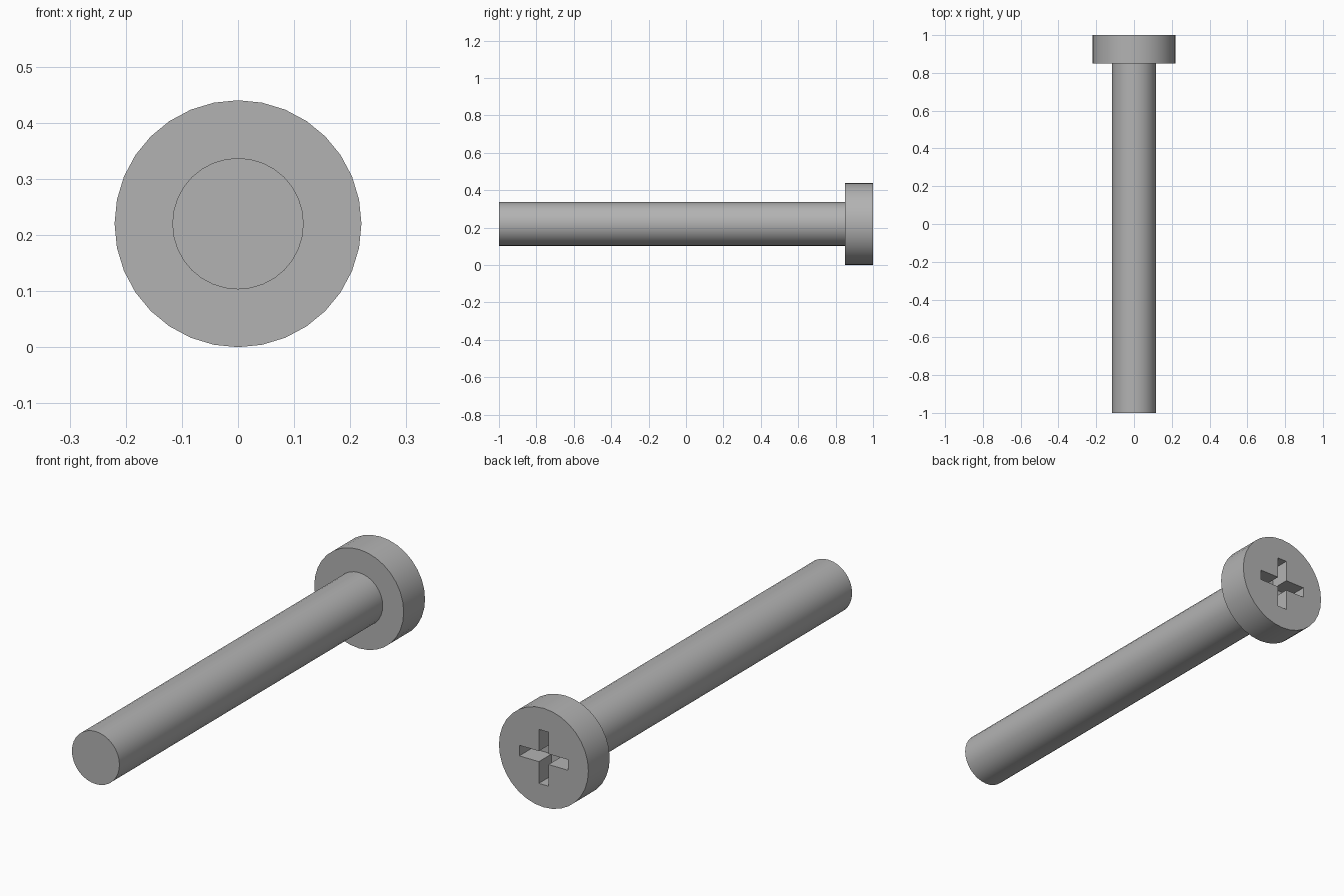
import bpy, bmesh, math
from mathutils import Matrix, Vector

cube = bpy.data.objects.get("Cube")
if cube:
    bpy.data.objects.remove(cube, do_unlink=True)

SIDES = 32
HEAD_R, SHAFT_R = 0.22, 0.117
HEAD_Y = 0.85                       # underside of the head
ARM, HALF_W, DEPTH = 0.12, 0.0235, 0.09

steel = bpy.data.materials.new("steel grey")
steel.use_nodes = True
colour = (0.45, 0.45, 0.45, 1)
steel.diffuse_color = colour
steel.node_tree.nodes["Principled BSDF"].inputs["Base Color"].default_value = colour


def make_object(name, bm):
    bmesh.ops.recalc_face_normals(bm, faces=bm.faces)
    mesh = bpy.data.meshes.new(name)
    bm.to_mesh(mesh)
    bm.free()
    mesh.materials.append(steel)
    obj = bpy.data.objects.new(name, mesh)
    bpy.context.collection.objects.link(obj)
    return obj


# Shaft and head: one closed turned body along y
bm = bmesh.new()
rings = []
for radius, y in [(SHAFT_R, -1), (SHAFT_R, HEAD_Y), (HEAD_R, HEAD_Y), (HEAD_R, 1)]:
    angles = [math.tau * i / SIDES for i in range(SIDES)]
    rings.append([bm.verts.new((radius * math.cos(a), y, HEAD_R + radius * math.sin(a)))
                  for a in angles])
for a, b in zip(rings, rings[1:]):
    for i in range(SIDES):
        j = (i + 1) % SIDES
        bm.faces.new((a[i], a[j], b[j], b[i]))
bm.faces.new(rings[0])
bm.faces.new(rings[-1])
screw = make_object("screw_body", bm)

# Cross-shaped cutter for the drive recess
bm = bmesh.new()
outline = []
for k in range(4):
    turn = Matrix.Rotation(k * math.pi / 2, 3, "Y")
    for x, z in [(ARM, HALF_W), (ARM, -HALF_W), (HALF_W, -HALF_W)]:
        p = turn @ Vector((x, 0, z))
        outline.append(bm.verts.new((p.x, 1 - DEPTH, p.z + HEAD_R)))
face = bm.faces.new(outline)
grown = bmesh.ops.extrude_face_region(bm, geom=[face], use_keep_orig=True)
moved = [v for v in grown["geom"] if isinstance(v, bmesh.types.BMVert)]
bmesh.ops.translate(bm, verts=moved, vec=(0, DEPTH + 0.1, 0))
cutter = make_object("cross_cutter", bm)
cutter.hide_render = True

# Cut the recess, then drop the cutter
cut = screw.modifiers.new("cross_recess", "BOOLEAN")
cut.operation = "DIFFERENCE"
cut.solver = "EXACT"
cut.object = cutter
bpy.ops.object.select_all(action="DESELECT")
screw.select_set(True)
bpy.context.view_layer.objects.active = screw
bpy.ops.object.modifier_apply(modifier=cut.name)
bpy.data.objects.remove(cutter, do_unlink=True)

bpy.ops.object.shade_smooth_by_angle(angle=math.radians(30))
